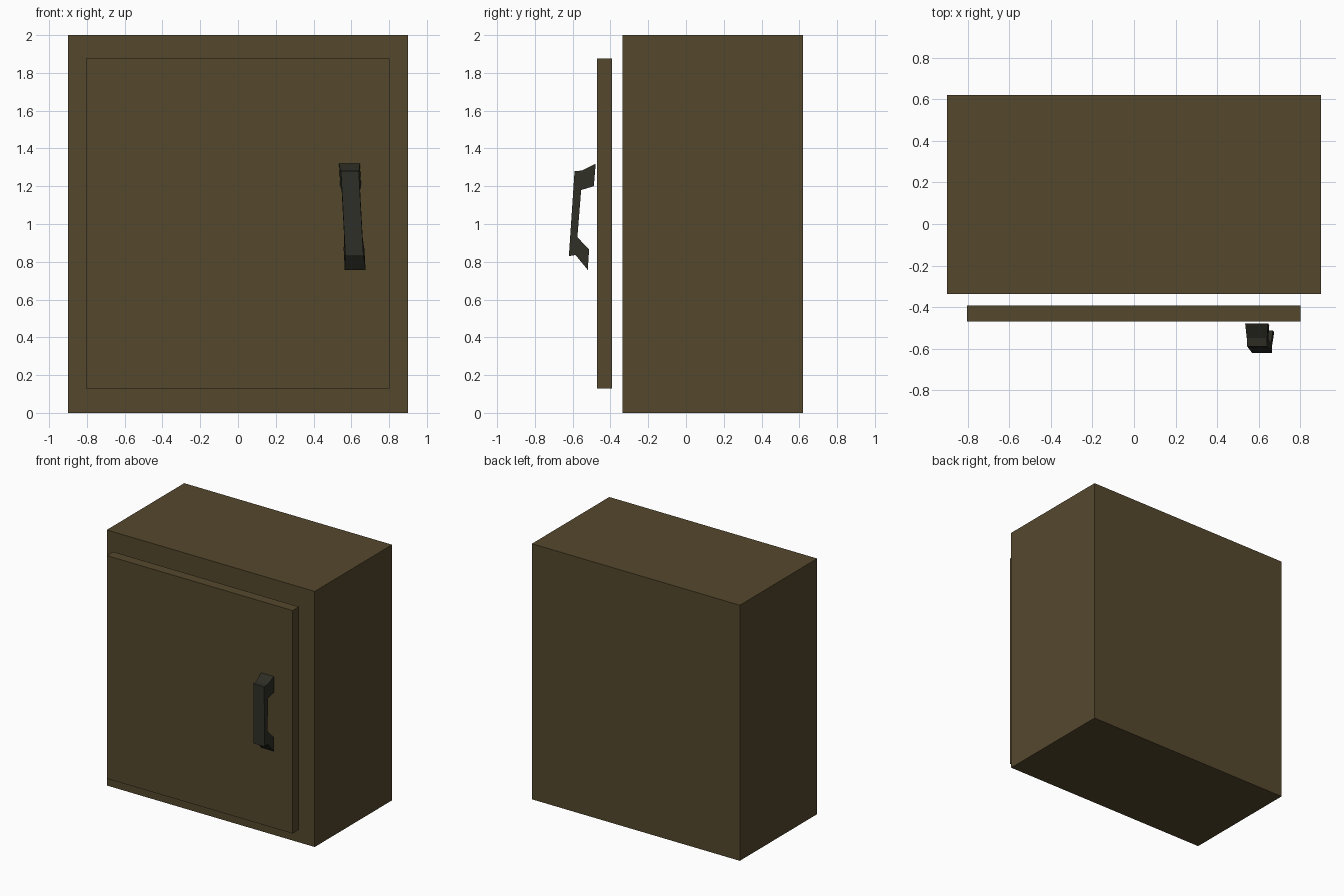
import bpy
import bmesh

if "Cube" in bpy.data.objects:
    bpy.data.objects.remove(bpy.data.objects["Cube"])


def material(name, rgb):
    m = bpy.data.materials.new(name)
    m.diffuse_color = (*rgb, 1.0)
    m.use_nodes = True
    m.node_tree.nodes["Principled BSDF"].inputs["Base Color"].default_value = m.diffuse_color
    return m


wood = material("dark_wood", (0.09, 0.065, 0.027))
metal = material("blackened_metal", (0.027, 0.027, 0.019))


def finish(name, bm, mat):
    bmesh.ops.recalc_face_normals(bm, faces=bm.faces)
    mesh = bpy.data.meshes.new(name)
    bm.to_mesh(mesh)
    bm.free()
    mesh.materials.append(mat)
    obj = bpy.data.objects.new(name, mesh)
    bpy.context.collection.objects.link(obj)
    return obj


def box(name, lo, hi, mat):
    bm = bmesh.new()
    bmesh.ops.create_cube(bm, size=1.0)
    for v in bm.verts:
        v.co = [(a + b) / 2 + c * (b - a) for a, b, c in zip(lo, hi, v.co)]
    return finish(name, bm, mat)


# Cabinet body and the door standing just proud of it
box("cabinet_body", (-0.9, -0.337, 0), (0.9, 0.62, 2), wood)
box("cabinet_door", (-0.805, -0.47, 0.13), (0.802, -0.392, 1.875), wood)

# Slightly crooked pull handle: side profile (y, z, half width)
profile = [
    (-0.478, 1.32, 0.055), (-0.55, 1.283, 0.049), (-0.59, 1.28, 0.047),
    (-0.62, 0.83, 0.048), (-0.585, 0.836, 0.049), (-0.52, 0.757, 0.055),
    (-0.513, 0.865, 0.055), (-0.575, 0.93, 0.049),
    (-0.555, 1.18, 0.049), (-0.488, 1.20, 0.055),
]
bm = bmesh.new()
sides = []
for s in (-1, 1):
    sides.append([bm.verts.new((0.59 + (1.32 - z) * 0.0536 + s * w, y, z))
                  for y, z, w in profile])
left, right = sides
n = len(profile)
for i in range(n):
    j = (i + 1) % n
    bm.faces.new((left[i], left[j], right[j], right[i]))
# Side faces: upper post, grip, lower post
for ring in sides:
    for ids in ((0, 1, 8, 9), (1, 2, 3, 4, 7, 8), (4, 5, 6, 7)):
        bm.faces.new([ring[i] for i in ids])
finish("door_handle", bm, metal)
